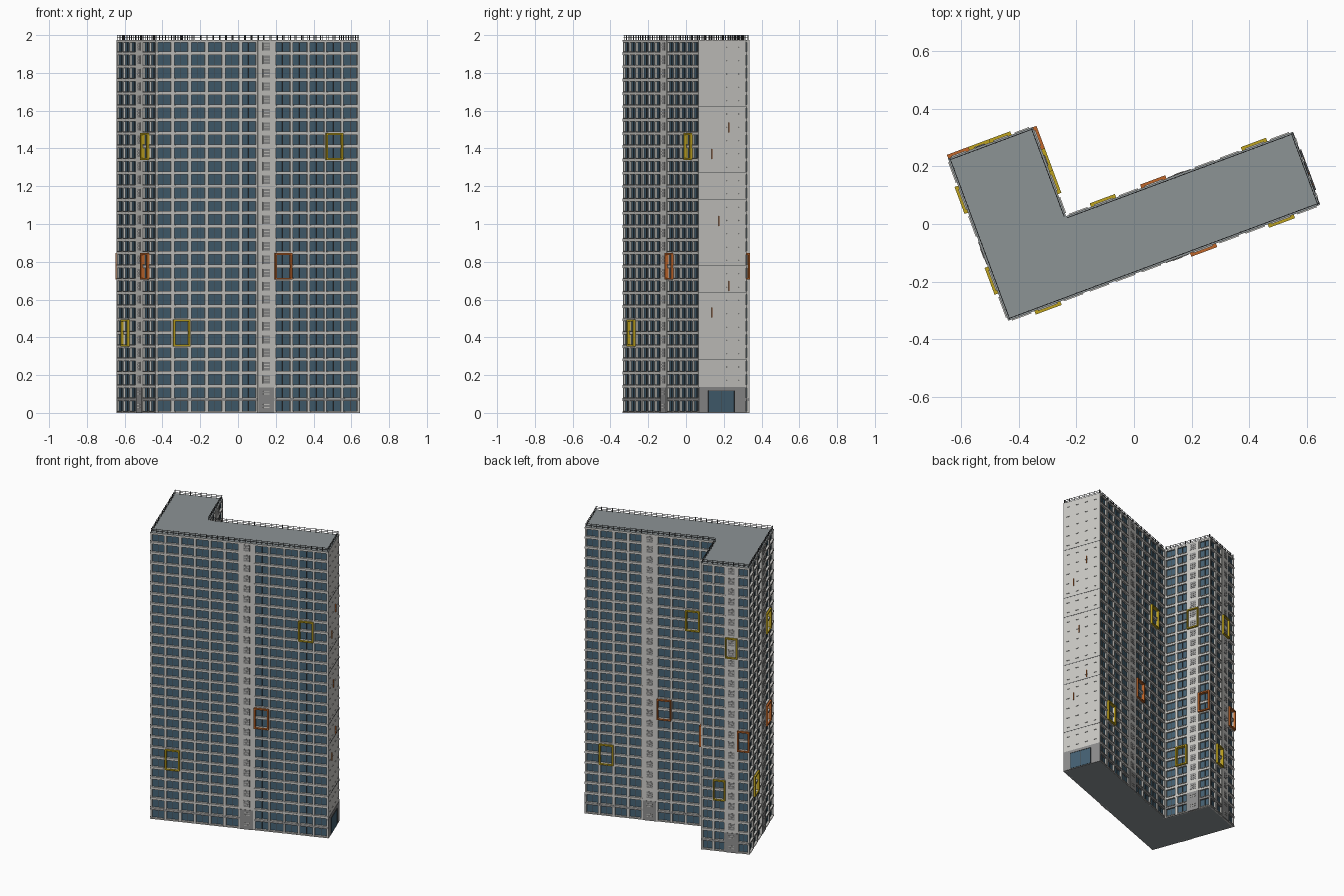
import bpy, bmesh, math
from mathutils import Matrix, Vector

if "Cube" in bpy.data.objects:
    bpy.data.objects.remove(bpy.data.objects["Cube"])

FLOOR, FLOORS = 0.0705, 28
TOP = FLOOR * FLOORS
LENGTH, DEPTH, WING_W, WING_L = 1.150, 0.268, 0.312, 0.598
ANGLE = math.radians(20.4)
ORIGIN = Vector((-0.435, -0.334))
RECESS = 0.010


def material(name, rgb):
    m = bpy.data.materials.new(name)
    lin = [((c / 255 + 0.055) / 1.055) ** 2.4 for c in rgb]
    m.diffuse_color = (*lin, 1)
    m.use_nodes = True
    m.node_tree.nodes["Principled BSDF"].inputs["Base Color"].default_value = m.diffuse_color
    return m


GLASS = material("blue_glass", (68, 97, 115))
WALL = material("light_wall", (203, 202, 198))
GREY = material("roof_grey", (140, 147, 149))
LOUVRE = material("louvre_grey", (142, 142, 142))
METAL = material("dark_metal", (72, 74, 76))
YELLOW = material("yellow_frame", (190, 162, 30))
ORANGE = material("orange_frame", (192, 102, 42))


def outline(d=0.0):
    """L-shaped footprint, anticlockwise, inset by d."""
    pts = [(d, d), (LENGTH - d, d), (LENGTH - d, DEPTH - d), (WING_W - d, DEPTH - d),
           (WING_W - d, WING_L - d), (d, WING_L - d)]
    c, s = math.cos(ANGLE), math.sin(ANGLE)
    return [ORIGIN + Vector((c * u - s * v, s * u + c * v)) for u, v in pts]


CORNERS = outline()


def finish(name, bm, mats):
    me = bpy.data.meshes.new(name)
    bm.to_mesh(me)
    bm.free()
    for m in mats:
        me.materials.append(m)
    ob = bpy.data.objects.new(name, me)
    bpy.context.collection.objects.link(ob)
    return ob


def prism(name, d, z0, z1, side, cap):
    bm = bmesh.new()
    base = bm.faces.new([bm.verts.new((p.x, p.y, z0)) for p in outline(d)])
    ext = bmesh.ops.extrude_face_region(bm, geom=[base], use_keep_orig=True)
    bmesh.ops.translate(bm, vec=(0, 0, z1 - z0),
                        verts=[v for v in ext["geom"] if isinstance(v, bmesh.types.BMVert)])
    bmesh.ops.recalc_face_normals(bm, faces=bm.faces)
    for f in bm.faces:
        f.material_index = 1 if abs(f.normal.z) > 0.5 else 0
    return finish(name, bm, [side, cap])


class Part:
    """Collects boxes placed along the facades into one object."""

    def __init__(self, name, mat):
        self.name, self.mat, self.bm = name, mat, bmesh.new()

    def box(self, side, s0, s1, z0, z1, d0, d1):
        # s runs along the facade, d is the distance outward from it
        a, b = CORNERS[side], CORNERS[(side + 1) % 6]
        u = (b - a).normalized()
        inward = Vector((-u.y, u.x))
        p = a + u * (s0 + s1) / 2 - inward * (d0 + d1) / 2
        w, t, h = s1 - s0, d1 - d0, z1 - z0
        m = Matrix(((u.x * w, inward.x * t, 0, p.x),
                    (u.y * w, inward.y * t, 0, p.y),
                    (0, 0, h, (z0 + z1) / 2),
                    (0, 0, 0, 1)))
        bmesh.ops.create_cube(self.bm, size=1, matrix=m)

    def done(self):
        return finish(self.name, self.bm, [self.mat])


def side_length(i):
    return (CORNERS[(i + 1) % 6] - CORNERS[i]).length


# Glazed core, roof slab and base slab
prism("glazed_core", RECESS, 0.004, TOP - 0.01, GLASS, GREY)
prism("roof_slab", 0.0, TOP - 0.014, TOP, WALL, GREY)
prism("base_slab", 0.0, 0.0, 0.006, GREY, GREY)

bands = Part("floor_bands", WALL)
piers = Part("piers", WALL)
sills = Part("window_sills", WALL)
mullions = Part("window_mullions", METAL)
first_band = Part("first_floor_band", LOUVRE)
stair_walls = Part("stair_walls", WALL)
louvres = Part("stair_louvres", LOUVRE)
slats = Part("louvre_slats", WALL)
entrances = Part("stair_entrances", LOUVRE)
yellow = Part("yellow_frames", YELLOW)
orange = Part("orange_frames", ORANGE)


def frame(part, side, s0, s1, z0):
    z1, t, d0, d1 = z0 + 2 * FLOOR, 0.009, -0.006, 0.014
    part.box(side, s0, s0 + t, z0, z1, d0, d1)
    part.box(side, s1 - t, s1, z0, z1, d0, d1)
    part.box(side, s0 + t, s1 - t, z0, z0 + t, d0, d1)
    part.box(side, s0 + t, s1 - t, z1 - t, z1, d0, d1)


# Facades: side -> number of bays, and bays of the low, middle and high frames
FACADES = {0: (12, 1, 7, 10), 2: (9, 1, 5, 7), 3: (4, 1, 3, 2),
           4: (4, 1, 3, 2), 5: (6, 1, 4, 4)}
for side, (bays, low, mid, high) in FACADES.items():
    total = side_length(side)
    bay = total / bays
    stair = bays // 2
    for f in range(FLOORS + 1):
        z = f * FLOOR
        part = first_band if f == 1 else bands
        part.box(side, 0, total, max(z - 0.008, 0), min(z + 0.007, TOP), -0.012, 0.001)
    for i in range(bays + 1):
        half = 0.009 if i <= stair else 0.007
        piers.box(side, max(i * bay - half, 0), min(i * bay + half, total),
                  0, TOP - 0.002, -0.012, 0)
    for i in range(bays):
        s0, s1 = i * bay, (i + 1) * bay
        c = (s0 + s1) / 2
        if i == stair:
            # Solid stair bay with a louvred opening on each floor
            stair_walls.box(side, s0, s1, 0, TOP - 0.002, -0.012, 0.002)
            entrances.box(side, c - 0.042, c + 0.042, 0, 2 * FLOOR - 0.006, -0.01, 0.004)
            for f in range(FLOORS):
                z = f * FLOOR
                if f > 1:
                    louvres.box(side, c - 0.020, c + 0.020, z + 0.014, z + 0.058, -0.01, 0.004)
                for h in (0.027, 0.042):
                    slats.box(side, c - 0.018, c + 0.018, z + h, z + h + 0.004, 0, 0.006)
            continue
        for f in range(FLOORS):
            z = f * FLOOR
            mullions.box(side, c - 0.0015, c + 0.0015, z, z + FLOOR, -0.012, -0.007)
            sills.box(side, s0 + 0.012, s1 - 0.012, z + 0.005, z + 0.010, -0.01, 0.005)
    for part, i, f in ((yellow, low, 5), (orange, mid, 10), (yellow, high, 19)):
        frame(part, side, i * bay, (i + 1) * bay, f * FLOOR)

# Blank end wall with joints, small ledges and fins
END = 1
width = side_length(END)
end_wall = Part("end_wall", WALL)
end_wall.box(END, 0, width, 0.0, TOP - 0.002, -0.012, 0)
joints = Part("end_wall_joints", METAL)
for f in (4, 9, 11, 16, 18, 23):
    joints.box(END, 0, width, f * FLOOR + 0.001, f * FLOOR + 0.004, -0.002, 0.001)
ledges = Part("end_wall_ledges", WALL)
for f in range(2, FLOORS):
    for k in range(4):
        s = width * (k + 0.5) / 4
        ledges.box(END, s - 0.009, s + 0.009, f * FLOOR + 0.03, f * FLOOR + 0.033, -0.002, 0.004)
for s, z in ((0.17, 1.485), (0.075, 1.345), (0.115, 0.99), (0.17, 0.645), (0.075, 0.505)):
    orange.box(END, s - 0.002, s + 0.002, z, z + 0.052, -0.002, 0.006)

# Ground-floor entrance on the end wall
surround = Part("entrance_surround", LOUVRE)
surround.box(END, 0, width, 0, 0.138, -0.01, 0.002)
door = Part("entrance_door", GLASS)
door.box(END, 0.053, 0.202, 0.004, 0.117, -0.002, 0.005)
door_bars = Part("entrance_door_bars", METAL)
for s in (0.053, 0.126, 0.199):
    door_bars.box(END, s, s + 0.003, 0.004, 0.117, 0, 0.007)
door_bars.box(END, 0.053, 0.202, 0.115, 0.118, 0, 0.007)

# Roof railing
railing = Part("roof_railing", METAL)
for side in range(6):
    total = side_length(side)
    n = max(2, round(total / 0.036))
    for z in (TOP + 0.010, TOP + 0.021):
        railing.box(side, 0.002, total - 0.002, z, z + 0.0022, -0.007, -0.0045)
    for i in range(n):
        s = 0.004 + (total - 0.008) * i / n
        railing.box(side, s - 0.0015, s + 0.0015, TOP - 0.002, 2.0, -0.008, -0.004)

for part in (bands, piers, sills, mullions, first_band, stair_walls, louvres, slats, entrances,
             yellow, orange, end_wall, joints, ledges, surround, door, door_bars, railing):
    part.done()
